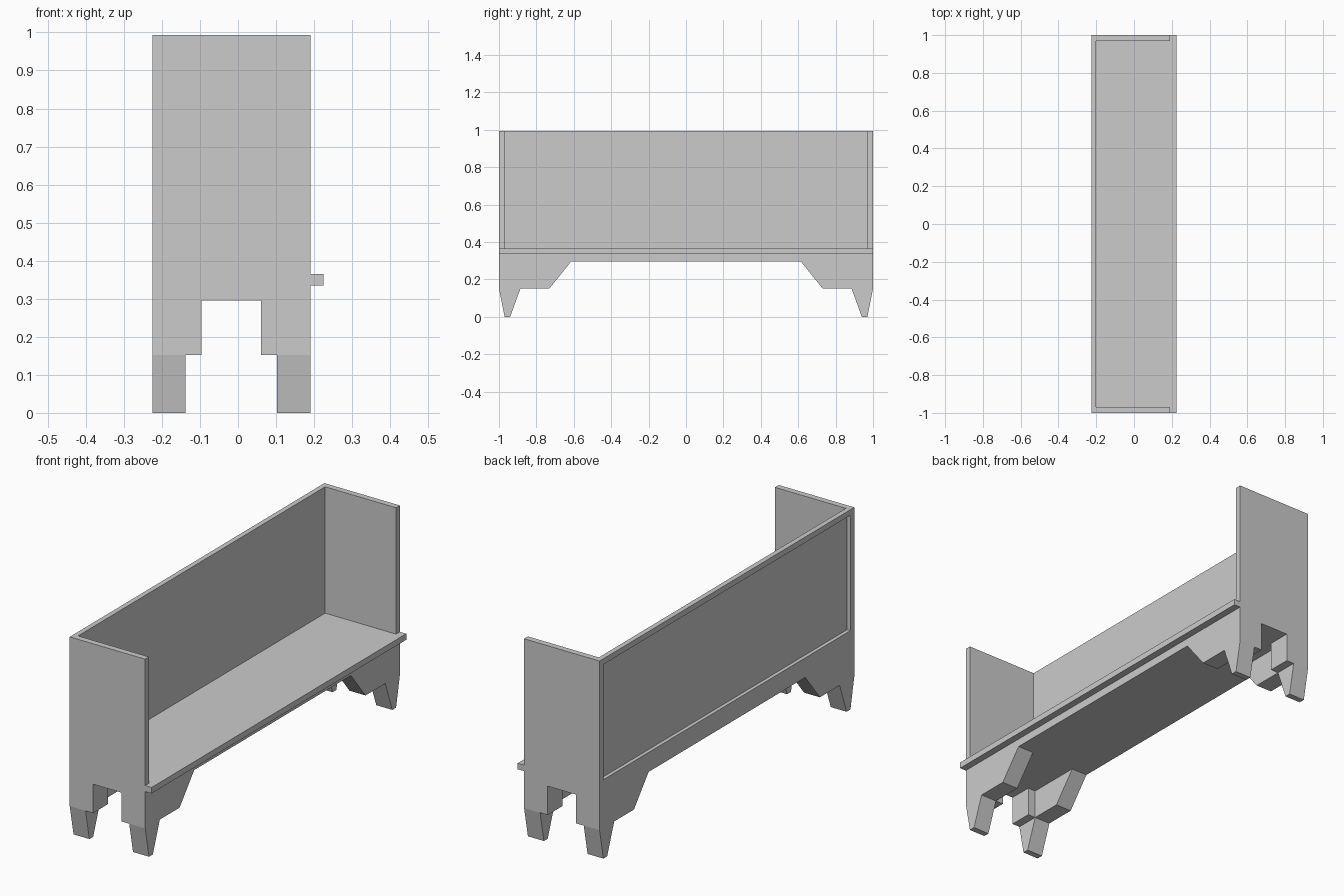
import bpy, bmesh

if "Cube" in bpy.data.objects:
    bpy.data.objects.remove(bpy.data.objects["Cube"])

X0, X1 = -0.225, 0.19      # back and front of the carcass
TOP, SEAT, LIP, BASE, STEP = 0.993, 0.365, 0.335, 0.295, 0.152


def finish(name, bm):
    bmesh.ops.recalc_face_normals(bm, faces=bm.faces)
    mesh = bpy.data.meshes.new(name)
    bm.to_mesh(mesh)
    bm.free()
    obj = bpy.data.objects.new(name, mesh)
    bpy.context.collection.objects.link(obj)
    return obj


def prism(name, profile, xa, xb):
    """Extrude a (y, z) profile from xa to xb."""
    bm = bmesh.new()
    face = bm.faces.new([bm.verts.new((xa, y, z)) for y, z in profile])
    ext = bmesh.ops.extrude_face_region(bm, geom=[face])
    verts = [v for v in ext["geom"] if isinstance(v, bmesh.types.BMVert)]
    bmesh.ops.translate(bm, verts=verts, vec=(xb - xa, 0, 0))
    return finish(name, bm)


def box(name, xa, xb, ya, yb, za, zb):
    return prism(name, [(ya, za), (yb, za), (yb, zb), (ya, zb)], xa, xb)


# Base block and seat board with its front lip
box("base", X0, X1, -1, 1, BASE, LIP)
box("seat", X0, 0.225, -1, 1, LIP, SEAT)

# Back: thin panel recessed between two rails
box("back_panel", -0.207, -0.2, -0.97, 0.97, SEAT, TOP)
box("back_top_rail", X0, -0.207, -0.97, 0.97, 0.965, TOP)
box("back_bottom_rail", X0, -0.207, -0.97, 0.97, SEAT, 0.392)

# Leg outline: tapered foot, step and slanted brace
leg = [(-1, BASE), (-1, STEP), (-0.97, 0), (-0.94, 0),
       (-0.885, STEP), (-0.73, STEP), (-0.615, BASE)]

for s, side in ((-1, "left"), (1, "right")):
    # End panel
    y = sorted((s * 0.97, s))
    box(f"{side}_end_panel", X0, X1, *y, SEAT, TOP)
    # Legs and the short inner corner blocks
    outline = [(-s * py, pz) for py, pz in leg]
    y = sorted((s * 0.885, s))
    prism(f"{side}_back_leg", outline, X0, -0.138)
    prism(f"{side}_front_leg", outline, 0.102, X1)
    box(f"{side}_back_corner_block", -0.138, -0.096, *y, STEP, BASE)
    box(f"{side}_front_corner_block", 0.06, 0.102, *y, STEP, BASE)
